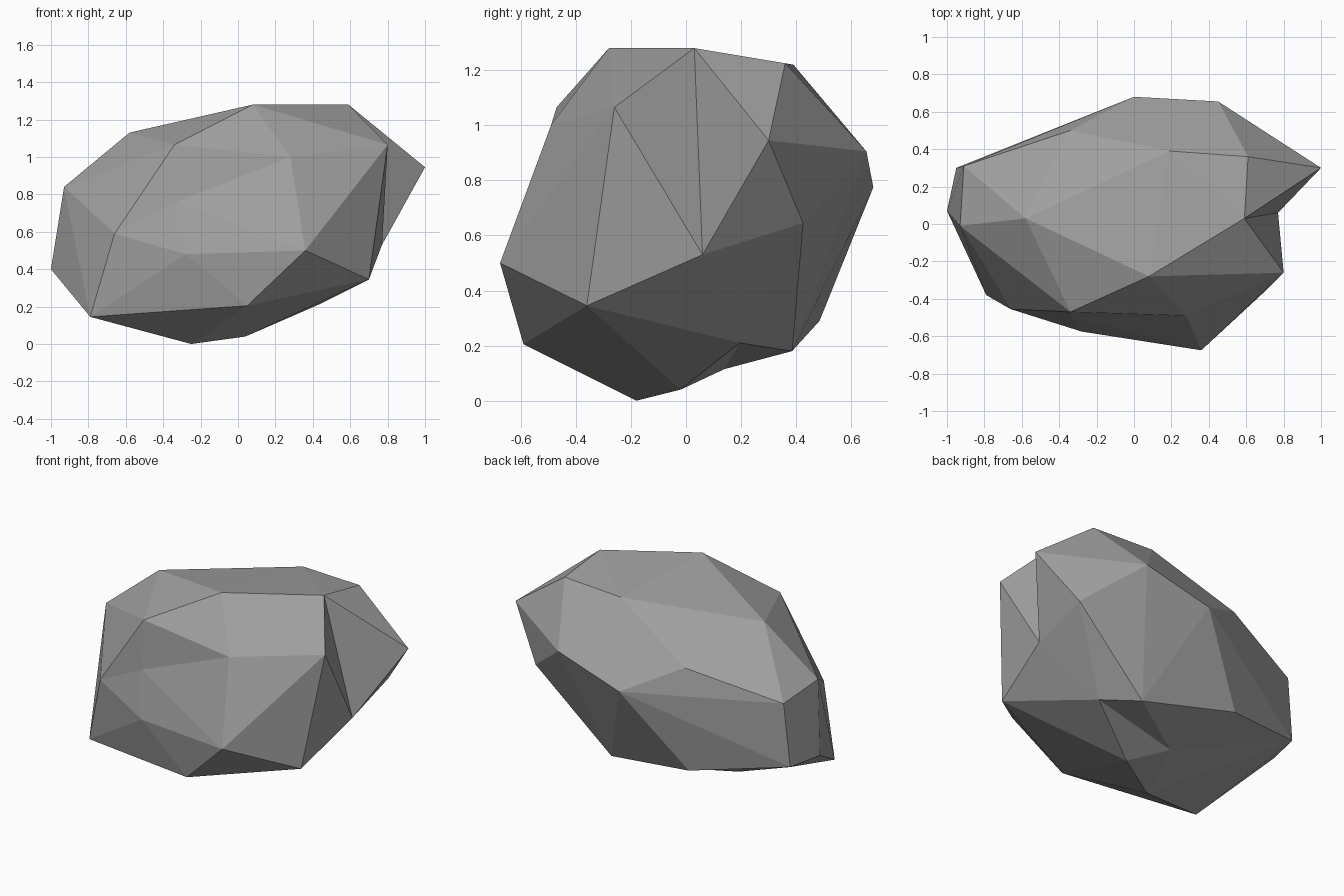
import bpy
import bmesh

cube = bpy.data.objects.get("Cube")
if cube:
    bpy.data.objects.remove(cube, do_unlink=True)

# Corners of the boulder, keyed by letter; the outer corners form a convex hull
outer = {
    # crown
    "A": (-.58, .03, 1.13), "B": (.08, -.28, 1.28), "C": (.59, .03, 1.28),
    "T": (.61, .36, 1.225), "U": (.19, .39, 1.22), "R": (-.34, -.47, 1.065),
    # left end
    "D": (.8, -.26, 1.065), "E": (1, .3, .945), "G": (.7, -.36, .345), "a": (.77, .425, .645),
    # right end
    "J": (-.79, -.38, .145), "K": (-1, .07, .4), "L": (-.93, -.01, .84),
    "Y": (-.95, .3, .4), "Z": (-.91, .31, .8),
    # front
    "M": (-.66, -.455, .59), "N": (.36, -.675, .5), "O": (.05, -.59, .205),
    "P": (-.28, -.575, .48), "Q": (.28, -.49, 1),
    # back
    "V": (.45, .655, .905), "W": (0, .68, .775), "X": (-.34, .5, .95),
    "b": (.26, .385, .18), "c": (-.36, .485, .29),
    # underside
    "H": (.04, -.02, .04), "I": (-.25, -.18, 0),
}

# Corners that sit inside the hull, where the boulder is chipped
inner = {"F": (.77, .06, .53), "S": (-.33, -.5, .76), "d": (.43, .195, .21), "e": (-.16, .14, .115)}

bm = bmesh.new()
corner = {key: bm.verts.new(co) for key, co in outer.items()}
bmesh.ops.convex_hull(bm, input=list(bm.verts))
corner.update({key: bm.verts.new(co) for key, co in inner.items()})


def chip(rim, facets):
    """Replace the hull faces inside a rim of corners with a dented set of facets."""
    rim_verts = {corner[key] for key in rim}
    lid = [f for f in bm.faces if set(f.verts) <= rim_verts]
    bmesh.ops.delete(bm, geom=lid, context="FACES_ONLY")
    for facet in facets.split():
        bm.faces.new([corner[key] for key in facet])
    # drop edges left over from the removed lid
    loose = [e for e in bm.edges if not e.link_faces]
    bmesh.ops.delete(bm, geom=loose, context="EDGES")


# Shallow dent on the front
chip("RQNPM", "RSQ QSN NSP PSM MSR")
# Deep notch on the left end running into the underside
chip("CDGHIYcbaE", "CDF DGF CFE EFa GdF Fda dba GHd Hed dbe HIe IYe Yce cbe")

bmesh.ops.recalc_face_normals(bm, faces=list(bm.faces))
mesh = bpy.data.meshes.new("boulder")
bm.to_mesh(mesh)
bm.free()

# Plain grey stone, flat shaded
stone = bpy.data.materials.new("grey_stone")
stone.use_nodes = True
grey = (.35, .35, .35, 1)
stone.diffuse_color = grey
stone.node_tree.nodes["Principled BSDF"].inputs["Base Color"].default_value = grey
mesh.materials.append(stone)

boulder = bpy.data.objects.new("boulder", mesh)
bpy.context.scene.collection.objects.link(boulder)
